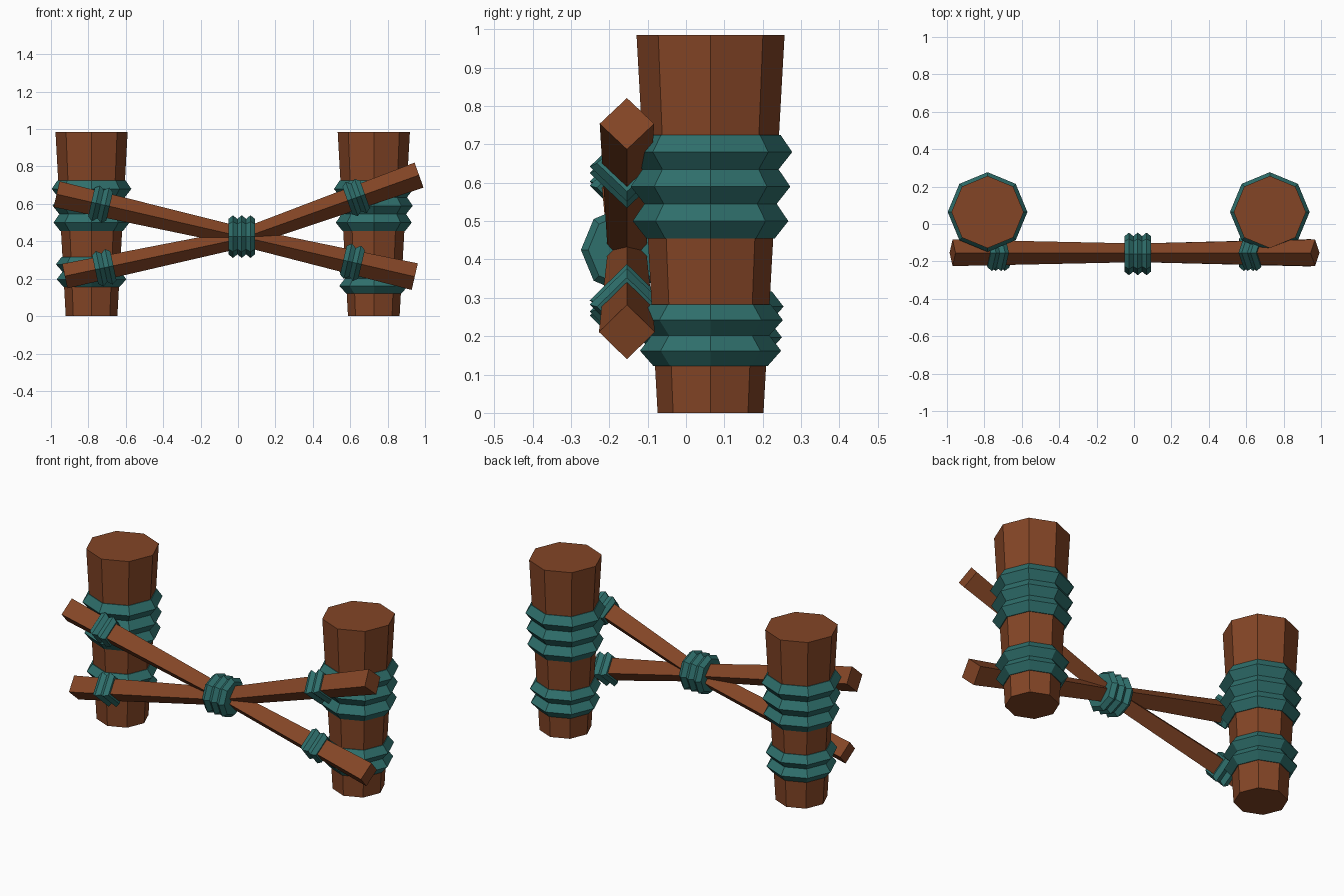
import bpy, bmesh, math
from mathutils import Vector

if "Cube" in bpy.data.objects:
    bpy.data.objects.remove(bpy.data.objects["Cube"])


def material(name, rgb):
    m = bpy.data.materials.new(name)
    m.diffuse_color = (*rgb, 1)
    m.use_nodes = True
    m.node_tree.nodes["Principled BSDF"].inputs["Base Color"].default_value = m.diffuse_color
    return m


WOOD = material("brown wood", (0.23, 0.060, 0.019))
ROPE = material("teal rope", (0.028, 0.160, 0.150))


def loft(name, stations, sides, mat):
    """Capped tube through stations of (centre, axis, radius)."""
    bm = bmesh.new()
    rings = []
    for centre, axis, radius in stations:
        axis = Vector(axis).normalized()
        # keep one corner facing the front (-y)
        u = Vector((0, -1, 0))
        u = (u - axis * u.dot(axis)).normalized()
        v = axis.cross(u)
        ring = []
        for i in range(sides):
            a = 2 * math.pi * i / sides
            ring.append(bm.verts.new(Vector(centre) + (u * math.cos(a) + v * math.sin(a)) * radius))
        rings.append(ring)
    for lo, hi in zip(rings, rings[1:]):
        for i in range(sides):
            j = (i + 1) % sides
            bm.faces.new((lo[i], lo[j], hi[j], hi[i]))
    bm.faces.new(rings[0][::-1])
    bm.faces.new(rings[-1])
    bmesh.ops.recalc_face_normals(bm, faces=bm.faces)
    me = bpy.data.meshes.new(name)
    bm.to_mesh(me)
    bm.free()
    me.materials.append(mat)
    ob = bpy.data.objects.new(name, me)
    bpy.context.collection.objects.link(ob)
    return ob


def wrap(name, centre, axis, turns, pitch, inner, ridge, sides):
    """Rope binding: a zigzag profile with one ridge per turn."""
    centre, axis = Vector(centre), Vector(axis).normalized()
    n = turns * 2
    loft(name, [(centre + axis * pitch * (k - turns * 1.0) / 2, axis,
                 ridge if k % 2 else inner) for k in range(n + 1)], sides, ROPE)


# Tapered posts with rope bands
UP = (0, 0, 1)
PY, H = 0.064, 0.985


def post_radius(z):
    return 0.138 + 0.055 * z / H


for side, x, low in (("left", -0.783, 0.237), ("right", 0.726, 0.202)):
    loft(side + "_post", [((x, PY, 0), UP, post_radius(0)), ((x, PY, H), UP, post_radius(H))], 8, WOOD)
    for label, z, turns, pitch in (("upper", 0.59, 3, 0.09), ("lower", low, 2, 0.08)):
        stations = []
        for k in range(turns * 2 + 1):
            zz = z + pitch * (k - turns) / 2
            stations.append(((x, PY, zz), UP, post_radius(zz) + (0.037 if k % 2 else 0.004)))
        loft(f"{side}_post_{label}_rope", stations, 8, ROPE)

# Crossed diamond-section rails, thinner in the middle
BY = -0.154
rails = {
    "falling": [(-0.97, 0.652, 0.071), (0.02, 0.425, 0.050), (0.945, 0.211, 0.073)],
    "rising": [(-0.926, 0.214, 0.067), (0.02, 0.415, 0.050), (0.968, 0.754, 0.071)],
}
for name, pts in rails.items():
    p = [Vector((x, BY, z)) for x, z, r in pts]
    axes = [p[1] - p[0], p[2] - p[0], p[2] - p[1]]
    loft(name + "_rail", [(c, a, q[2]) for c, a, q in zip(p, axes, pts)], 4, WOOD)
    # Rope binding near each rail end
    for x, a, start in ((-0.735, axes[0], p[0]), (0.612, axes[2], p[1])):
        if name == "rising":
            x += 0.02
        c = start + a * ((x - start.x) / a.x)
        wrap(f"{name}_rail_rope", c, a, 2, 0.05, 0.078, 0.097, 4)

# Central binding where the rails cross
wrap("centre_rope", (0.02, -0.16, 0.425), (1, 0, 0), 3, 0.047, 0.095, 0.114, 8)
